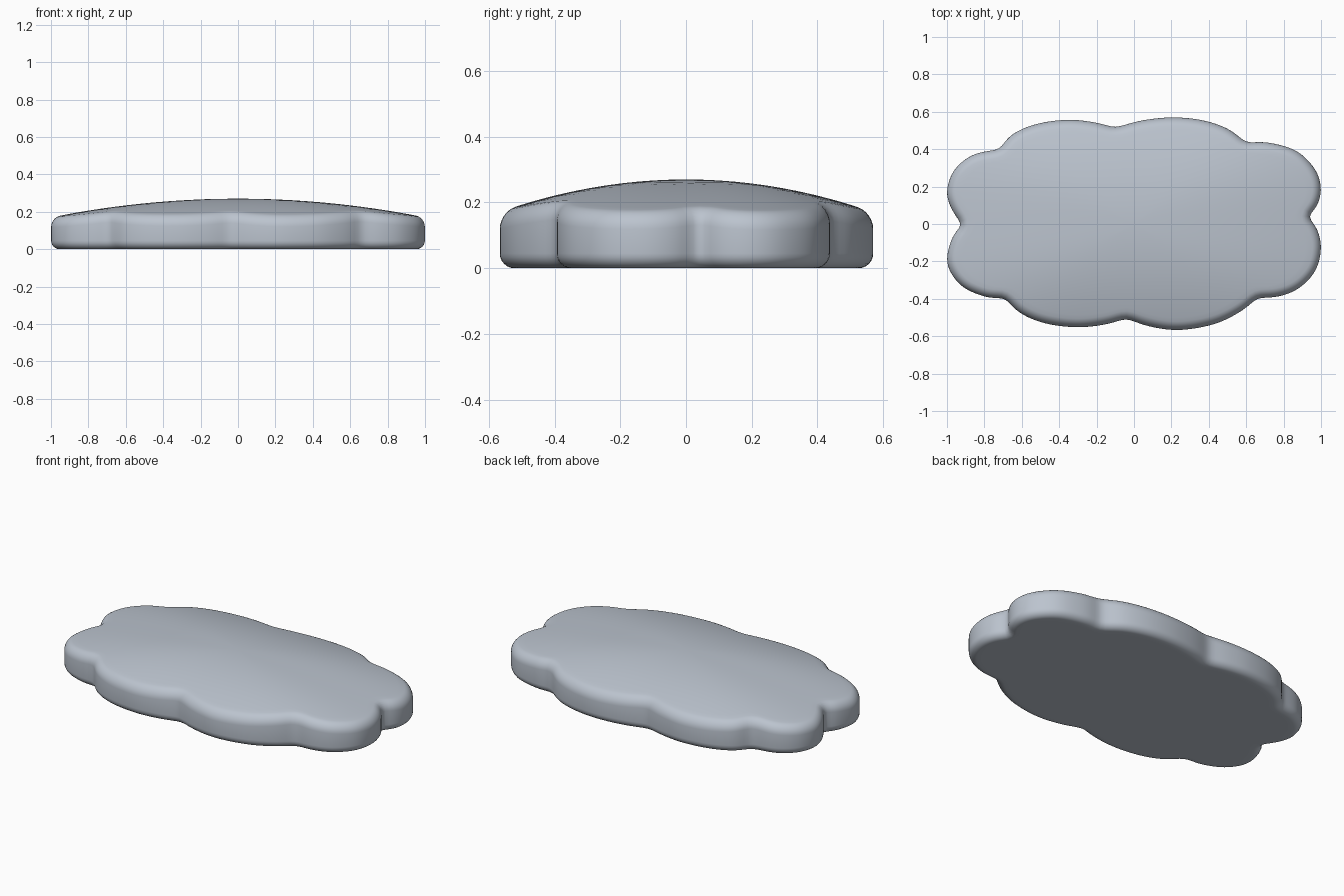
import bpy, bmesh, math
from mathutils import Vector

if "Cube" in bpy.data.objects:
    bpy.data.objects.remove(bpy.data.objects["Cube"])

# Each lobe runs clockwise from its notch to just before the next notch
LOBES = [
    [(-0.10, .515), (0.04, .553), (0.20, .57), (0.36, .556), (0.50, .51)],
    [(0.60, .435), (0.72, .435), (0.87, .39), (0.97, .29), (1.0, .19), (0.98, .10)],
    [(0.93, .04), (0.98, -.03), (1.0, -.13), (0.97, -.25), (0.88, -.345), (0.77, -.388)],
    [(0.66, -.395), (0.57, -.468), (0.43, -.535), (0.24, -.567), (0.08, -.547)],
    [(-0.04, -.505), (-0.16, -.538), (-0.31, -.552), (-0.48, -.53), (-0.61, -.475)],
    [(-0.69, -.397), (-0.79, -.39), (-0.91, -.34), (-0.98, -.26), (-1.0, -.18), (-0.97, -.07)],
    [(-0.92, -.005), (-0.98, .09), (-1.0, .18), (-0.96, .29), (-0.86, .37)],
    [(-0.72, .40), (-0.65, .48), (-0.52, .535), (-0.36, .557), (-0.22, .545)],
]
PER_LOBE = 30
ROUND, DROP = 0.045, 0.05


def spline(pts, n):
    """Catmull-Rom curve through pts, evenly resampled to n points (end left out)."""
    p = [Vector(q) for q in pts]
    p = [2 * p[0] - p[1]] + p + [2 * p[-1] - p[-2]]
    dense = []
    for i in range(1, len(p) - 2):
        a, b, c, d = p[i - 1:i + 3]
        for k in range(20):
            t = k / 20
            dense.append(0.5 * (2 * b + (c - a) * t + (2 * a - 5 * b + 4 * c - d) * t * t
                                + (3 * b - a - 3 * c + d) * t ** 3))
    dense.append(p[-2])
    lengths = [0.0]
    for u, v in zip(dense, dense[1:]):
        lengths.append(lengths[-1] + (v - u).length)
    out, j = [], 0
    for k in range(n):
        s = lengths[-1] * k / n
        while lengths[j + 1] < s:
            j += 1
        out.append(dense[j].lerp(dense[j + 1], (s - lengths[j]) / (lengths[j + 1] - lengths[j])))
    return out


def dome(p):
    """Height of the gently domed top."""
    return 0.27 - 0.1 * (abs(p.x) ** 3 + abs(p.y / 0.57) ** 3) ** (2 / 3)


# Scalloped outline with slightly softened notches
outline = []
for i, lobe in enumerate(LOBES):
    outline += spline(lobe + [LOBES[(i + 1) % len(LOBES)][0]], PER_LOBE)
N = len(outline)
for _ in range(2):
    outline = [(outline[i - 1] + 2 * outline[i] + outline[(i + 1) % N]) / 4 for i in range(N)]

# Inward directions for the clockwise outline
inward = []
for i in range(N):
    t = (outline[(i + 1) % N] - outline[i - 1]).normalized()
    inward.append(Vector((t.y, -t.x)))


def inset(d):
    return [p + n * d for p, n in zip(outline, inward)]


# Rings from the underside, round the edge, up to the top
rim = inset(ROUND)
rings = [[(p.x * s, p.y * s, 0) for p in rim] for s in (0.4, 0.8, 0.96)]
for k in range(7):
    a = math.pi / 2 * k / 6
    rings.append([(p.x, p.y, ROUND * (1 - math.cos(a))) for p in inset(ROUND * (1 - math.sin(a)))])
for k in range(7):
    a = math.pi / 2 * k / 6
    rings.append([(p.x, p.y, dome(p) - DROP * (1 - math.sin(a)))
                  for p in inset(ROUND * (1 - math.cos(a)))])
for s in (0.96, 0.9, 0.8, 0.7, 0.6, 0.5, 0.4, 0.3, 0.2, 0.1):
    rings.append([(p.x * s, p.y * s, dome(p * s)) for p in rim])

# Scalloped slab
bm = bmesh.new()
loops = [[bm.verts.new(c) for c in ring] for ring in rings]
for lo, hi in zip(loops, loops[1:]):
    for i in range(N):
        j = (i + 1) % N
        bm.faces.new((lo[i], lo[j], hi[j], hi[i]))
for loop, z in ((loops[0], 0), (loops[-1], 0.27)):
    centre = bm.verts.new((0, 0, z))
    for i in range(N):
        bm.faces.new((loop[i], loop[(i + 1) % N], centre))
bmesh.ops.recalc_face_normals(bm, faces=bm.faces)
for f in bm.faces:
    f.smooth = True
mesh = bpy.data.meshes.new("scalloped_slab")
bm.to_mesh(mesh)
bm.free()

grey = bpy.data.materials.new("cool grey")
grey.diffuse_color = (0.50, 0.55, 0.62, 1)
grey.use_nodes = True
grey.node_tree.nodes["Principled BSDF"].inputs["Base Color"].default_value = grey.diffuse_color
mesh.materials.append(grey)
slab = bpy.data.objects.new("scalloped_slab", mesh)
bpy.context.collection.objects.link(slab)
